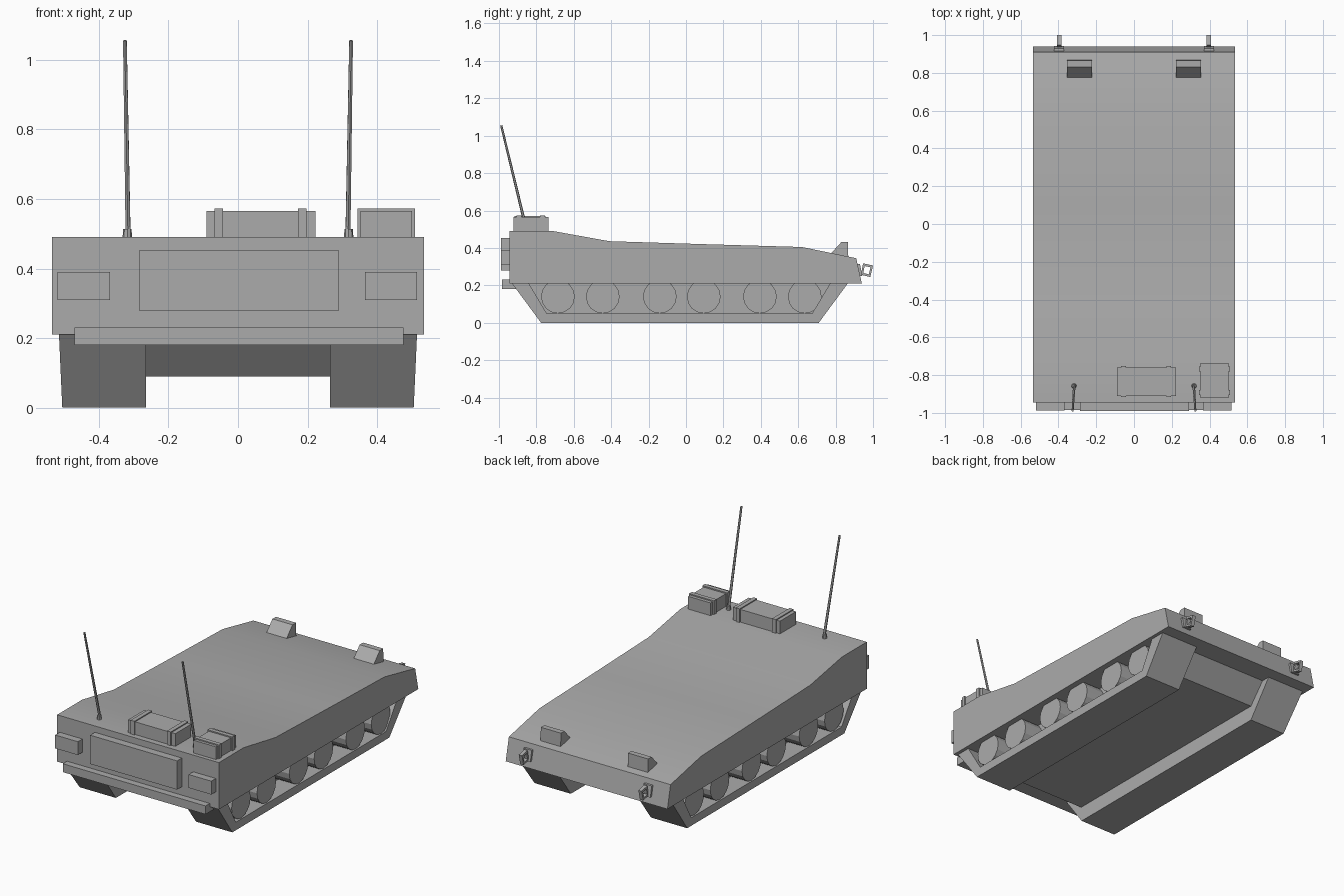
import bpy, bmesh, math
from mathutils import Vector

if "Cube" in bpy.data.objects:
    bpy.data.objects.remove(bpy.data.objects["Cube"], do_unlink=True)


def make_material(name, colour):
    m = bpy.data.materials.new(name)
    m.use_nodes = True
    m.diffuse_color = colour
    m.node_tree.nodes["Principled BSDF"].inputs["Base Color"].default_value = colour
    return m


GREY = make_material("armour grey", (0.41, 0.41, 0.41, 1))


def finish(name, bm, smooth=False):
    bmesh.ops.recalc_face_normals(bm, faces=bm.faces)
    me = bpy.data.meshes.new(name)
    bm.to_mesh(me)
    bm.free()
    me.materials.append(GREY)
    ob = bpy.data.objects.new(name, me)
    bpy.context.collection.objects.link(ob)
    if smooth:
        bpy.ops.object.select_all(action='DESELECT')
        ob.select_set(True)
        bpy.context.view_layer.objects.active = ob
        bpy.ops.object.shade_smooth_by_angle(angle=math.radians(25))
    return ob


def prism(name, outline, x0, x1, smooth=False, flare=0):
    """Side outline (y, z) extruded from x0 to x1; flare widens the x1 side with height."""
    bm = bmesh.new()
    a = [bm.verts.new((x0, y, z)) for y, z in outline]
    b = [bm.verts.new((x1 + flare * z, y, z)) for y, z in outline]
    bm.faces.new(a)
    bm.faces.new(b)
    for i in range(len(a)):
        j = (i + 1) % len(a)
        bm.faces.new((a[i], a[j], b[j], b[i]))
    return finish(name, bm, smooth)


def box(name, x, y, z):
    return prism(name, [(y[0], z[0]), (y[1], z[0]), (y[1], z[1]), (y[0], z[1])], *x)


def rod(name, start, end, r0, r1, sides):
    start, end = Vector(start), Vector(end)
    d = end - start
    bm = bmesh.new()
    bmesh.ops.create_cone(bm, cap_ends=True, segments=sides, radius1=r0, radius2=r1, depth=d.length)
    m = d.to_track_quat('Z', 'Y').to_matrix().to_4x4()
    m.translation = (start + end) / 2
    bmesh.ops.transform(bm, matrix=m, verts=bm.verts)
    return finish(name, bm)


# Hull with sloping roof, and belly between the tracks
prism("hull", [(-0.945, 0.21), (0.94, 0.21), (0.91, 0.345), (0.62, 0.405), (0.1, 0.42),
               (-0.41, 0.436), (-0.71, 0.49), (-0.945, 0.49)], -0.535, 0.535, smooth=True)
prism("belly", [(-0.9, 0.22), (-0.78, 0.09), (0.71, 0.09), (0.82, 0.22)], -0.28, 0.28)

# Front fittings
box("front_panel", (-0.285, 0.29), (-0.99, -0.94), (0.28, 0.452))
box("front_bumper", (-0.47, 0.475), (-0.985, -0.88), (0.18, 0.23))

for side, s in (("left", 1), ("right", -1)):
    # Track body: solid inner half, hollow outer half with a belt around the wheels
    outer = [(-0.93, 0.21), (-0.775, 0), (0.71, 0), (0.865, 0.21)]
    inner = [(0.77, 0.21), (0.675, 0.05), (-0.745, 0.05), (-0.84, 0.21)]
    prism(side + "_track_core", outer, s * 0.265, s * 0.38)
    prism(side + "_track_belt", outer + inner, s * 0.38, s * 0.505, flare=s * 0.045)

    # Road wheels
    for n, y in enumerate((-0.685, -0.445, -0.14, 0.095, 0.395, 0.635)):
        rod(f"{side}_wheel_{n + 1}", (s * 0.37, y, 0.14), (s * 0.5, y, 0.14), 0.09, 0.09, 16)

    # Headlight box
    xs = (0.365, 0.515) if s > 0 else (-0.518, -0.368)
    box(side + "_headlight", xs, (-0.988, -0.94), (0.31, 0.39))

    # Whip antenna on a small mount
    rod(side + "_antenna_base", (s * 0.318, -0.857, 0.485), (s * 0.318, -0.857, 0.513), 0.014, 0.012, 8)
    rod(side + "_antenna", (s * 0.316, -0.855, 0.505), (s * 0.325, -0.988, 1.055), 0.008, 0.006, 6)

    # Wedge-shaped roof vent near the back
    prism(side + "_rear_wedge", [(0.77, 0.365), (0.832, 0.433), (0.865, 0.433), (0.868, 0.345)],
          s * 0.222, s * 0.355)

    # Tow shackle: mount plate and square ring
    prism(side + "_shackle_plate", [(0.92, 0.25), (0.943, 0.25), (0.93, 0.315), (0.905, 0.315)],
          s * 0.37, s * 0.424)
    corners = [(0.935, 0.257), (0.985, 0.244), (1.0, 0.306), (0.947, 0.318)]
    cy, cz = (sum(c[k] for c in corners) / len(corners) for k in (0, 1))
    hole = [(cy + (y - cy) * 0.6, cz + (z - cz) * 0.6) for y, z in corners]
    for i in range(4):
        j = (i + 1) % 4
        prism(f"{side}_shackle_bar_{i + 1}", [corners[i], corners[j], hole[j], hole[i]],
              s * 0.385, s * 0.407)

# Roof stowage boxes with straps
box("wide_stowage_box", (-0.09, 0.222), (-0.91, -0.76), (0.48, 0.566))
for x in (-0.068, 0.172):
    box("wide_box_strap", (x, x + 0.025), (-0.917, -0.752), (0.48, 0.572))
box("small_stowage_box", (0.352, 0.5), (-0.922, -0.735), (0.48, 0.566))
for y in (-0.905, -0.78):
    box("small_box_strap", (0.344, 0.508), (y, y + 0.025), (0.48, 0.573))
